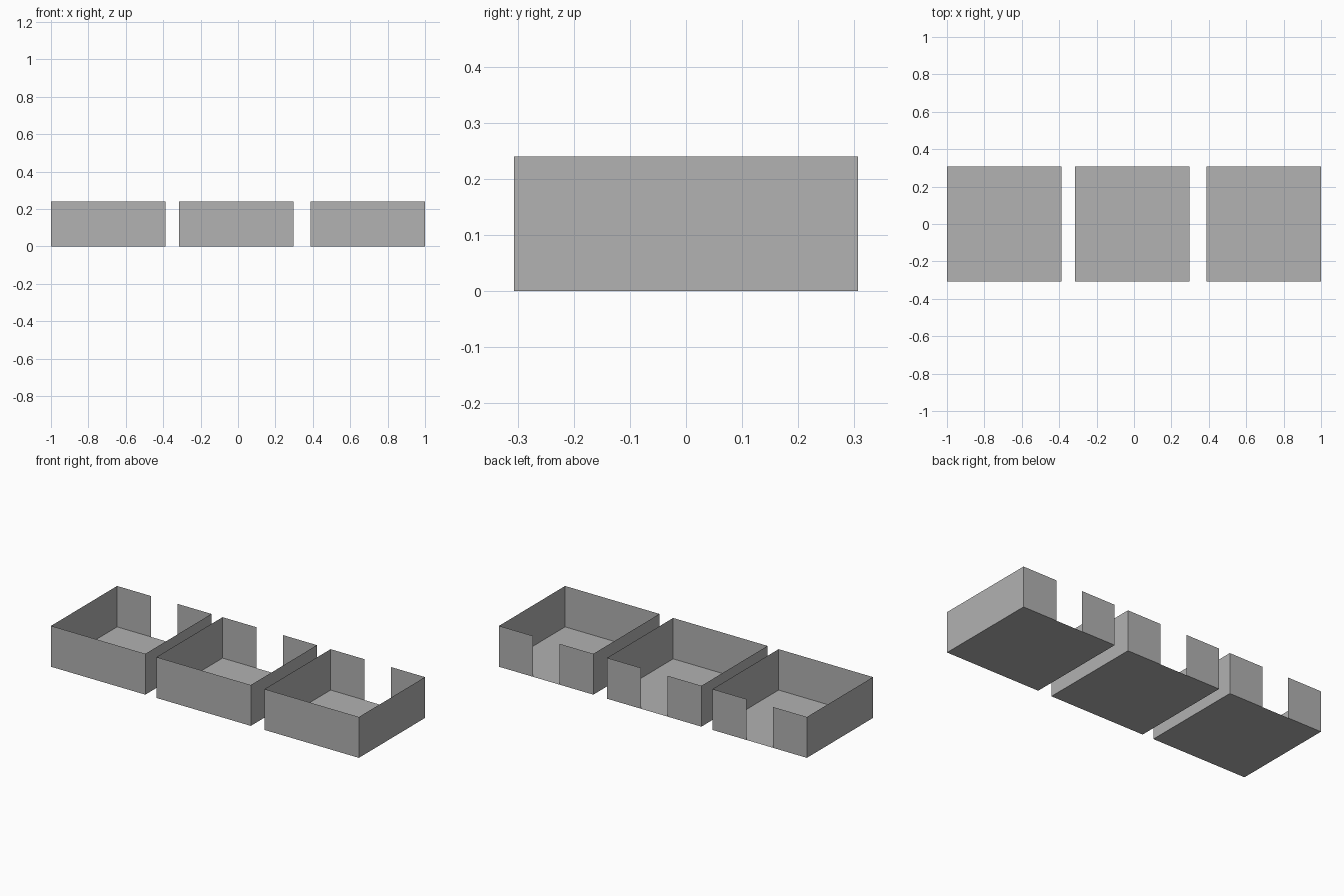
import bpy
import bmesh
from mathutils import Matrix, Vector

WIDTH, DEPTH, HEIGHT = 0.613, 0.613, 0.24
DOOR_HALF = 0.086

cube = bpy.data.objects.get("Cube")
if cube:
    bpy.data.objects.remove(cube, do_unlink=True)

# Single plain colour for walls and floors
grey = bpy.data.materials.new("plain_grey")
grey.use_nodes = True
colour = (0.445, 0.445, 0.445, 1)
grey.diffuse_color = colour
grey.node_tree.nodes["Principled BSDF"].inputs["Base Color"].default_value = colour


def make_room(name, x):
    """Open-topped room of thin sheets with a full-height doorway at the back."""
    bm = bmesh.new()
    size = Matrix.Diagonal((WIDTH, DEPTH, HEIGHT, 1))
    bmesh.ops.create_cube(bm, size=1, matrix=Matrix.Translation((0, 0, HEIGHT / 2)) @ size)

    # Open the top
    top = [f for f in bm.faces if f.normal.z > 0.9]
    bmesh.ops.delete(bm, geom=top, context="FACES")

    # Slice the back wall at the door jambs and remove the middle
    for side in (-1, 1):
        back = [f for f in bm.faces if f.normal.y > 0.9]
        edges = {e for f in back for e in f.edges}
        verts = {v for f in back for v in f.verts}
        bmesh.ops.bisect_plane(bm, geom=back + list(edges) + list(verts),
                               plane_co=Vector((side * DOOR_HALF, 0, 0)),
                               plane_no=Vector((1, 0, 0)))
    door = [f for f in bm.faces
            if f.normal.y > 0.9 and abs(f.calc_center_median().x) < 0.01]
    bmesh.ops.delete(bm, geom=door, context="FACES")

    mesh = bpy.data.meshes.new(name)
    bm.to_mesh(mesh)
    bm.free()
    mesh.materials.append(grey)
    room = bpy.data.objects.new(name, mesh)
    room.location.x = x
    bpy.context.collection.objects.link(room)


# Row of three rooms
for name, x in (("right_room", -0.6935), ("middle_room", -0.0085), ("left_room", 0.6935)):
    make_room(name, x)
